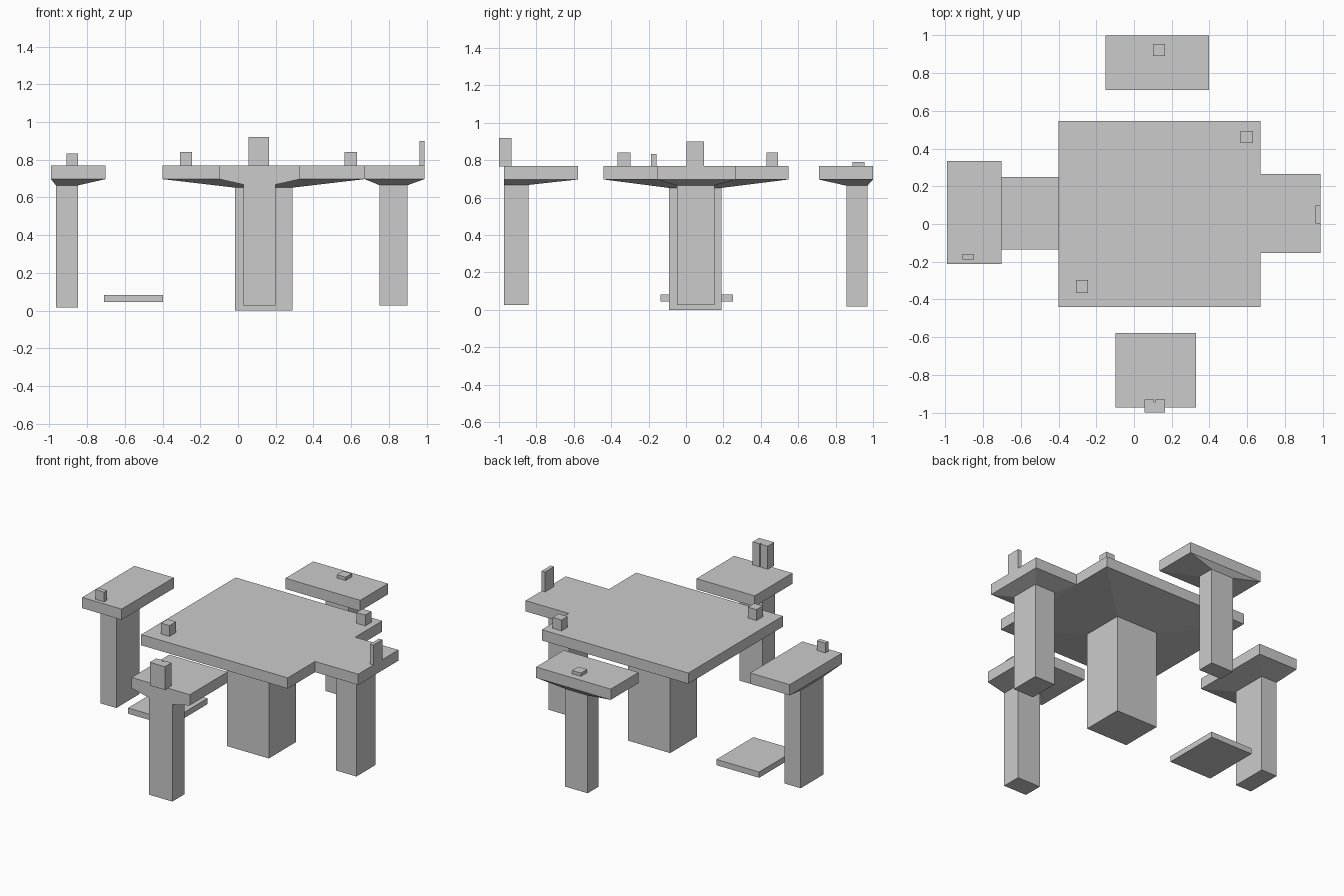
import bpy, bmesh

if "Cube" in bpy.data.objects:
    bpy.data.objects.remove(bpy.data.objects["Cube"])


def add_object(name, bm):
    bmesh.ops.recalc_face_normals(bm, faces=bm.faces[:])
    mesh = bpy.data.meshes.new(name)
    bm.to_mesh(mesh)
    bm.free()
    obj = bpy.data.objects.new(name, mesh)
    bpy.context.collection.objects.link(obj)
    return obj


def stacked_rects(name, levels):
    """Closed solid through rectangles (x0, x1, y0, y1) at given heights."""
    bm = bmesh.new()
    rings = []
    for (x0, x1, y0, y1), z in levels:
        corners = ((x0, y0), (x1, y0), (x1, y1), (x0, y1))
        rings.append([bm.verts.new((x, y, z)) for x, y in corners])
    for a, b in zip(rings, rings[1:]):
        for i in range(4):
            j = (i + 1) % 4
            bm.faces.new((a[i], a[j], b[j], b[i]))
    bm.faces.new(rings[0])
    bm.faces.new(rings[-1])
    return add_object(name, bm)


TOP, UNDER = 0.768, 0.697

# Platforms: flat slab, tapered underside, square pillar
# name, slab rectangle, pillar rectangle, pillar bottom, pillar top
platforms = [
    ("central_platform", (-0.40, 0.672, -0.44, 0.547), (-0.017, 0.29, -0.092, 0.19), 0.0, 0.652),
    ("front_platform", (-0.098, 0.328, -0.972, -0.578), (0.03, 0.20, -0.972, -0.843), 0.027, 0.668),
    ("back_platform", (-0.15, 0.397, 0.71, 1.0), (0.04, 0.207, 0.857, 0.97), 0.017, 0.664),
    ("left_platform", (-0.992, -0.703, -0.212, 0.333), (-0.965, -0.848, -0.06, 0.18), 0.017, 0.664),
    ("right_platform", (0.672, 0.988, -0.155, 0.265), (0.75, 0.90, -0.048, 0.152), 0.027, 0.665),
]
for name, slab, pillar, bottom, neck in platforms:
    stacked_rects(name, [(pillar, bottom), (pillar, neck), (slab, UNDER), (slab, TOP)])

# Low bridge slab
bridge = (-0.71, -0.398, -0.135, 0.25)
stacked_rects("low_bridge", [(bridge, 0.045), (bridge, 0.083)])

# Small blocks standing on the platforms
blocks = [
    ("left_block", (-0.91, -0.848, -0.188, -0.158), 0.832),
    ("front_corner_block", (-0.308, -0.245, -0.365, -0.297), 0.84),
    ("back_corner_block", (0.565, 0.63, 0.43, 0.493), 0.84),
    ("right_panel", (0.963, 0.988, 0.003, 0.097), 0.90),
    ("back_block", (0.10, 0.165, 0.89, 0.955), 0.79),
    ("front_tower", (0.055, 0.165, -1.0, -0.945), 0.92),
    ("front_tower_post_a", (0.055, 0.107, -0.945, -0.932), 0.92),
    ("front_tower_post_b", (0.113, 0.165, -0.945, -0.932), 0.92),
]
for name, rect, height in blocks:
    stacked_rects(name, [(rect, TOP - 0.002), (rect, height)])
